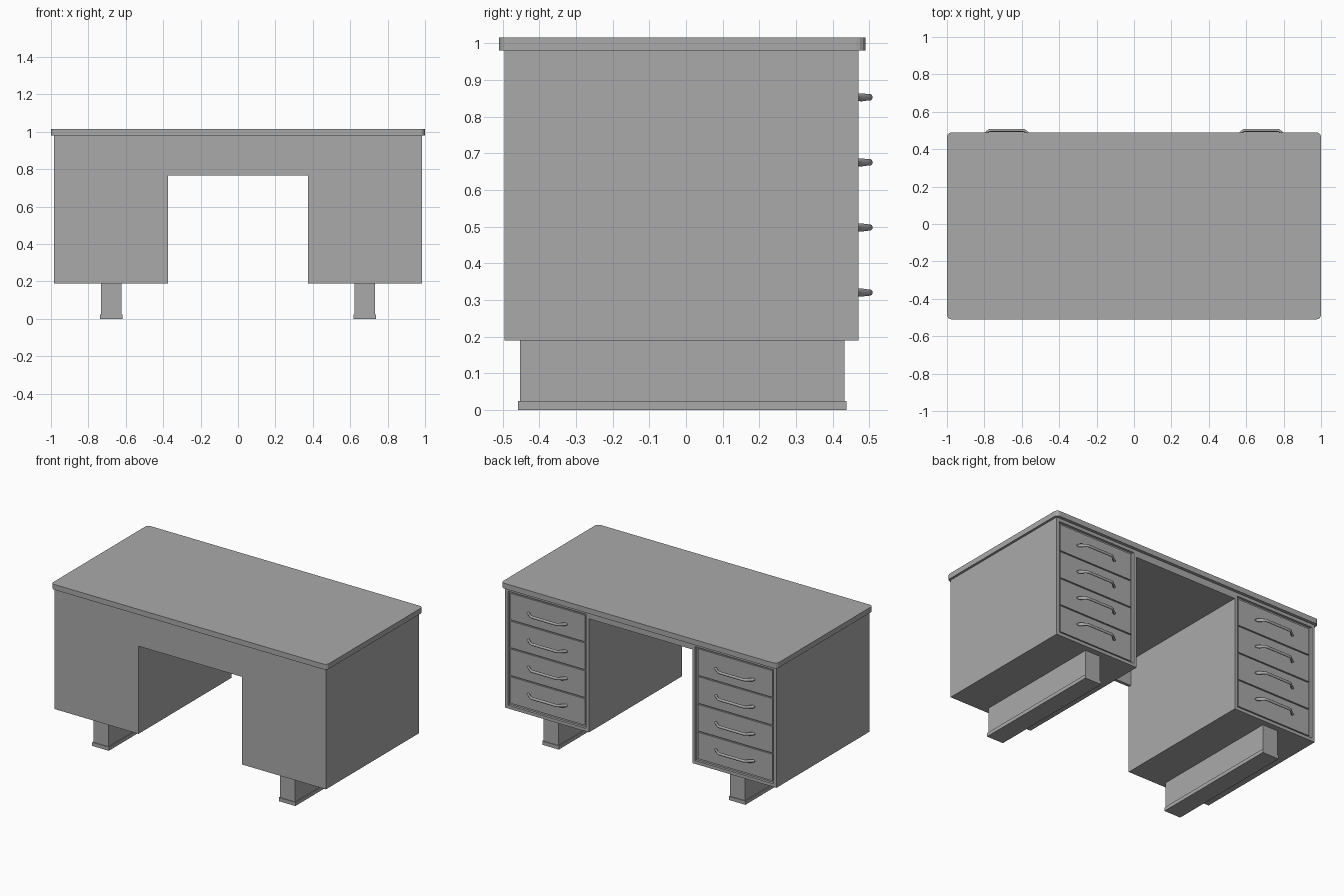
import bpy, bmesh
from math import cos, pi, sin
from mathutils import Matrix, Vector

cube = bpy.data.objects.get("Cube")
if cube:
    bpy.data.objects.remove(cube, do_unlink=True)

grey = bpy.data.materials.new("desk grey")
grey.use_nodes = True
grey.diffuse_color = (0.4, 0.4, 0.4, 1)
grey.node_tree.nodes["Principled BSDF"].inputs["Base Color"].default_value = (0.4, 0.4, 0.4, 1)


def finish(name, bm):
    bmesh.ops.recalc_face_normals(bm, faces=bm.faces)
    mesh = bpy.data.meshes.new(name)
    bm.to_mesh(mesh)
    bm.free()
    mesh.materials.append(grey)
    obj = bpy.data.objects.new(name, mesh)
    bpy.context.collection.objects.link(obj)
    return obj


def box_mesh(x, y, z):
    bm = bmesh.new()
    size = [b - a for a, b in (x, y, z)]
    mid = Vector([(a + b) / 2 for a, b in (x, y, z)])
    bmesh.ops.create_cube(bm, size=1, matrix=Matrix.Translation(mid) @ Matrix.Diagonal((*size, 1)))
    return bm


def box(name, x, y, z):
    return finish(name, box_mesh(x, y, z))


FRONT, BACK = -0.495, 0.47
BOTTOM, TOP = 0.19, 0.98
INNER, OUTER = 0.375, 0.985
RIM, RECESS = 0.03, 0.016

# Desktop with rounded vertical corners
bm = box_mesh((-1, 1), (-0.51, 0.49), (TOP, 1.015))
uprights = [e for e in bm.edges if abs(e.verts[0].co.z - e.verts[1].co.z) > 0.01]
bmesh.ops.bevel(bm, geom=uprights, offset=0.025, segments=4, profile=0.5, affect='EDGES')
finish("desktop", bm)

# Panel and support spanning the knee space
box("front_panel", (-INNER, INNER), (FRONT, FRONT + 0.02), (0.765, TOP))
box("knee_space_top", (-INNER, INNER), (FRONT + 0.02, BACK), (0.935, TOP))


def handle(name, x, z):
    # Bowed pull, swept as an elliptical section that widens at both feet
    bm = bmesh.new()
    rings, sides = 24, 10
    previous = None
    for i in range(rings + 1):
        t = 2 * i / rings - 1
        lift = min(1, (1 - abs(t)) / 0.4)
        lift = lift * lift * (3 - 2 * lift)
        foot = max(0, 1 - abs(abs(t) - 0.86) / 0.14)
        radius = 0.009 + 0.003 * foot
        if i in (0, rings):
            radius = 0.004
        ring = []
        for s in range(sides):
            a = 2 * pi * s / sides
            ring.append(bm.verts.new((x + 0.145 * t,
                                      BACK - 0.005 + 0.036 * lift + 0.008 * cos(a),
                                      z + radius * sin(a))))
        if previous:
            for s in range(sides):
                n = (s + 1) % sides
                bm.faces.new((previous[s], previous[n], ring[n], ring[s]))
        else:
            bm.faces.new(ring)
        previous = ring
    bm.faces.new(previous)
    obj = finish(name, bm)
    for p in obj.data.polygons:
        p.use_smooth = len(p.vertices) == 4


for side, label in ((-1, "right"), (1, "left")):
    def span(a, b):
        return tuple(sorted((side * a, side * b)))

    # Pedestal with a recessed drawer bay in its back face
    bm = box_mesh(span(INNER, OUTER), (FRONT, BACK), (BOTTOM, TOP))
    bm.normal_update()
    bay = max(bm.faces, key=lambda f: f.normal.y)
    bmesh.ops.inset_region(bm, faces=[bay], thickness=RIM)
    bmesh.ops.inset_region(bm, faces=[bay], thickness=0.0001, depth=-RECESS)
    finish(label + "_pedestal", bm)

    # Stack of four drawers with narrow gaps
    low, high = BOTTOM + RIM, TOP - RIM
    step = (high - low) / 4
    centre = side * (INNER + OUTER) / 2
    for n in range(4):
        z = low + n * step
        box(f"{label}_drawer_{n + 1}", span(INNER + RIM + 0.005, OUTER - RIM - 0.005),
            (BACK - RECESS, BACK - 0.008), (z + 0.004, z + step - 0.004))
        handle(f"{label}_handle_{n + 1}", centre, 0.32 + 0.1775 * n)

    # Runner leg and its thin foot
    box(label + "_leg", span(0.622, 0.732), (-0.453, 0.432), (0.0, BOTTOM))
    box(label + "_foot", span(0.617, 0.737), (-0.458, 0.437), (0.0, 0.024))
